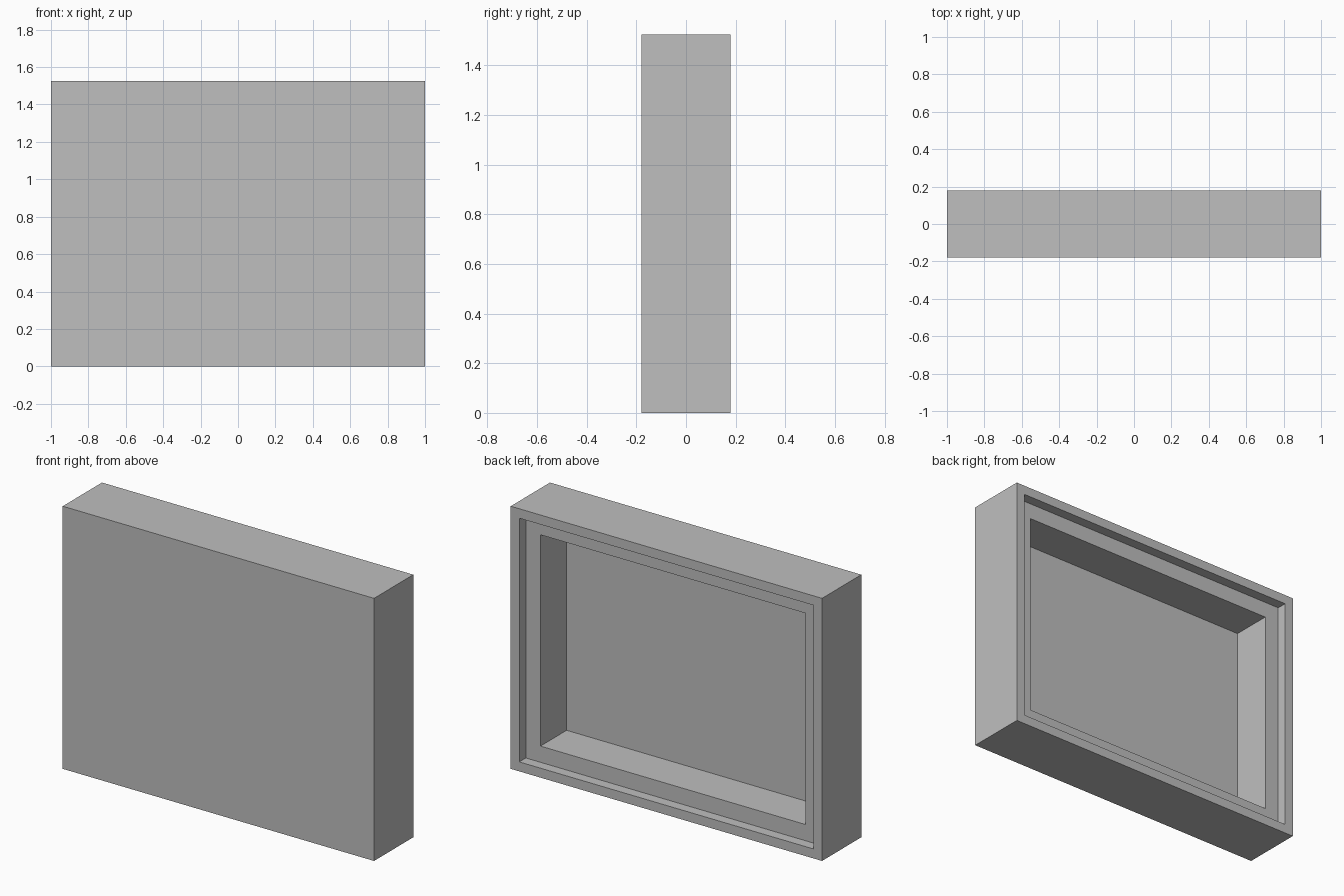
import bpy
import bmesh
from mathutils import Vector

cube = bpy.data.objects.get("Cube")
if cube:
    bpy.data.objects.remove(cube, do_unlink=True)

WIDTH, DEPTH, HEIGHT = 2.0, 0.36, 1.525
# Each step of the back opening: border width, then depth cut inward
STEPS = [(0.055, 0.06), (0.094, 0.24)]

grey = bpy.data.materials.new("plain grey")
grey.use_nodes = True
colour = (0.52, 0.52, 0.52, 1)
grey.diffuse_color = colour
grey.node_tree.nodes["Principled BSDF"].inputs["Base Color"].default_value = colour

# Solid outer case
bm = bmesh.new()
bmesh.ops.create_cube(bm, size=1)
bmesh.ops.scale(bm, vec=(WIDTH, DEPTH, HEIGHT), verts=bm.verts)
bmesh.ops.translate(bm, vec=(0, 0, HEIGHT / 2), verts=bm.verts)

# Stepped recess in the back: rim, ledge, then deep tray
bm.normal_update()
back = max(bm.faces, key=lambda f: f.normal.y)
for border, cut in STEPS:
    bmesh.ops.inset_individual(bm, faces=[back], thickness=border, use_even_offset=True)
    wall = bmesh.ops.extrude_discrete_faces(bm, faces=[back])
    back = wall["faces"][0]
    bmesh.ops.translate(bm, vec=Vector((0, -cut, 0)), verts=back.verts)

bm.normal_update()
mesh = bpy.data.meshes.new("stepped_case")
bm.to_mesh(mesh)
bm.free()
mesh.materials.append(grey)
case = bpy.data.objects.new("stepped_case", mesh)
bpy.context.collection.objects.link(case)
